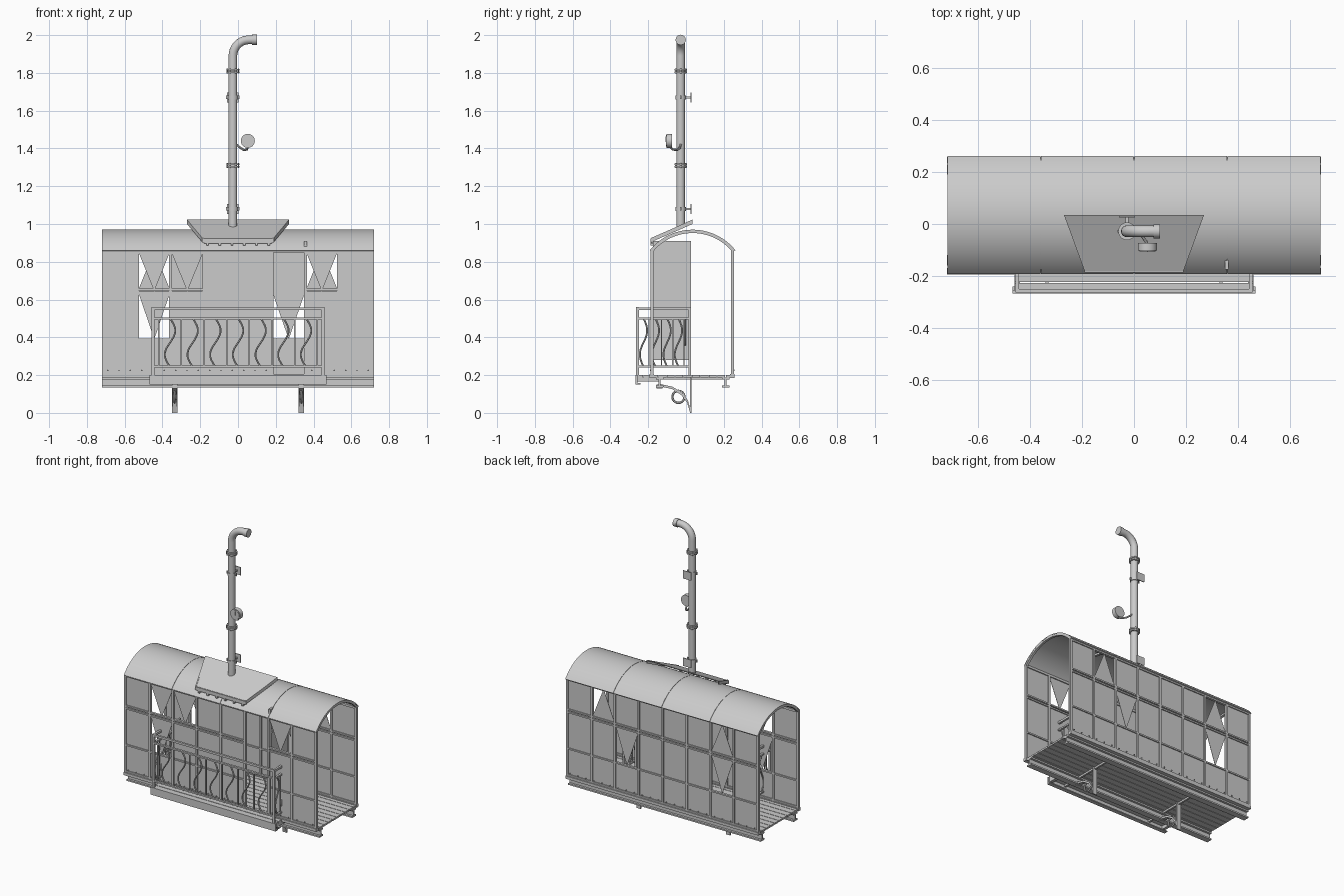
import bpy, bmesh, math
from mathutils import Vector, Matrix

if "Cube" in bpy.data.objects:
    bpy.data.objects.remove(bpy.data.objects["Cube"])

def finish(name, bm, smooth=False):
    bmesh.ops.recalc_face_normals(bm, faces=bm.faces[:])
    me = bpy.data.meshes.new(name)
    bm.to_mesh(me)
    bm.free()
    ob = bpy.data.objects.new(name, me)
    bpy.context.collection.objects.link(ob)
    if smooth:
        bpy.context.view_layer.objects.active = ob
        ob.select_set(True)
        bpy.ops.object.shade_smooth_by_angle(angle=math.radians(40))
        ob.select_set(False)
    return ob

def add_box(bm, x0, x1, y0, y1, z0, z1):
    m = Matrix.Translation(((x0+x1)/2, (y0+y1)/2, (z0+z1)/2)) @ Matrix.Diagonal((x1-x0, y1-y0, z1-z0, 1))
    bmesh.ops.create_cube(bm, size=1, matrix=m)

def boxes(name, items):
    bm = bmesh.new()
    for b in items:
        add_box(bm, *b)
    return finish(name, bm)

def add_prism(bm, pts, vec):
    f = bm.faces.new([bm.verts.new(p) for p in pts])
    r = bmesh.ops.extrude_face_region(bm, geom=[f])
    bmesh.ops.translate(bm, vec=vec, verts=[v for v in r['geom'] if isinstance(v, bmesh.types.BMVert)])

def add_cyl(bm, c, r, depth, axis='Z', seg=24):
    rot = {'Z': Matrix(), 'Y': Matrix.Rotation(math.pi/2, 4, 'X'), 'X': Matrix.Rotation(math.pi/2, 4, 'Y')}[axis]
    bmesh.ops.create_cone(bm, cap_ends=True, segments=seg, radius1=r, radius2=r, depth=depth,
                          matrix=Matrix.Translation(c) @ rot)

def add_tube(bm, pts, r, seg=8, closed=False):
    pts = [Vector(p) for p in pts]
    n = len(pts)
    rings, u = [], None
    for i, p in enumerate(pts):
        t = (pts[(i+1) % n] - pts[i-1]) if closed else (pts[min(i+1, n-1)] - pts[max(i-1, 0)])
        t.normalize()
        u = t.orthogonal() if u is None else u - t*u.dot(t)
        u.normalize()
        w = t.cross(u)
        rings.append([bm.verts.new(p + r*(u*math.cos(a) + w*math.sin(a)))
                      for a in (2*math.pi*k/seg for k in range(seg))])
    for i in range(n if closed else n-1):
        a, b = rings[i], rings[(i+1) % n]
        for k in range(seg):
            bm.faces.new((a[k], a[(k+1) % seg], b[(k+1) % seg], b[k]))
    if not closed:
        bm.faces.new(rings[0])
        bm.faces.new(rings[-1])

XS = [-.712, -.53, -.357, -.18, 0, .18, .357, .53, .712]
ROWS = [(.212, .39), (.39, .645), (.645, .86)]

# Wall frames and panes; some panes are broken down to a triangular shard
def wall(name, y, broken, door=None):
    fr, shards = [], bmesh.new()
    for x in XS:
        fr.append((x-.007, x+.007, y-.008, y+.008, .2, .865))
    for c in range(8):
        x0, x1 = XS[c], XS[c+1]
        fr.append((x0, x1, y-.008, y+.008, .85, .865))
        if c == door:
            continue
        for z in (.212, .39, .636, .654):
            fr.append((x0, x1, y-.008, y+.008, z-.005, z+.005))
        for r, (z0, z1) in enumerate(ROWS):
            if (c, r) in broken:
                za, zb = (z0, z1) if broken[(c, r)] else (z1, z0)
                add_prism(shards, [(x0, y-.001, za), (x1, y-.001, za), ((x0+x1)/2, y-.001, zb)], (0, .002, 0))
            else:
                add_box(shards, x0, x1, y-.001, y+.001, z0, z1)
    boxes(name + "_frame", fr)
    finish(name + "_panes", shards)
    rivets = bmesh.new()
    for i in range(24):
        x = -.69 + i*.06
        if door is None or not .18 < x < .36:
            add_cyl(rivets, (x, y + (.009 if y > 0 else -.009), .225), .004, .005, 'Y', 6)
    finish(name + "_rivets", rivets)

wall("front_wall", -.18, {(1, 2): 0, (1, 1): 0, (2, 2): 0, (6, 2): 0}, door=5)
wall("back_wall", .245, {(1, 2): 1, (1, 1): 0, (6, 2): 1, (5, 1): 0})

# Door standing open into the cabin
d = [(.35, .364, -.175, -.163, .28, .91), (.35, .364, .015, .027, .2, .91), (.356, .358, -.17, .02, .28, .91)]
d += [(.35, .364, -.17, .02, z-.006, z+.006) for z in (.286, .40, .55, .75, .765, .904)]
boxes("open_door", d)
bm = bmesh.new()
add_tube(bm, [(.375, -.005, .36), (.385, -.005, .37), (.385, -.005, .49), (.375, -.005, .5)], .005)
finish("door_handle", bm, True)

# Curved roof and arch ribs
YC, RISE, HW = .035, .11, .2275
def add_arch(bm, x0, x1, drop, thick, half):
    R = (HW*HW + RISE*RISE) / (2*RISE)
    zc = .97 - R
    a = math.asin(half / R)
    angs = [-a + 2*a*i/24 for i in range(25)]
    out = [(x0, YC + (R-drop)*math.sin(t), zc + (R-drop)*math.cos(t)) for t in angs]
    inn = [(x0, YC + (R-drop-thick)*math.sin(t), zc + (R-drop-thick)*math.cos(t)) for t in angs]
    add_prism(bm, out + inn[::-1], (x1-x0, 0, 0))
bm = bmesh.new()
for i in range(4):
    add_arch(bm, -.72 + i*.36 + .001, -.36 + i*.36 - .001, 0, .006, HW)
finish("roof", bm, True)
bm = bmesh.new()
for x in (-.71, -.36, 0, .36, .71):
    add_arch(bm, x-.008, x+.008, .004, .014, .222)
finish("roof_ribs", bm, True)

# Plank floor
boxes("floor_planks", [(-.715, .715, -.19 + i*.0445, -.19 + i*.0445 + .041, .188, .2) for i in range(10)])

# Long I-beams
for n, y in (("front_beam", -.14), ("back_beam", .21)):
    boxes(n, [(-.72, .72, y-.02, y+.02, .178, .188), (-.72, .72, y-.005, y+.005, .14, .18),
              (-.72, .72, y-.02, y+.02, .134, .144)])
boxes("sill_strips", [(-.72, .72, y-.012, y+.012, .186, .205) for y in (-.182, .246)])

# Balcony floor and edge channel
boxes("balcony_floor", [(-.46, .46, -.262, -.228, .188, .2), (-.46, .46, -.224, -.19, .188, .2),
                        (-.468, .468, -.267, -.257, .15, .2), (-.468, .468, -.265, -.24, .15, .157),
                        (-.46, -.44, -.26, -.14, .165, .188), (.44, .46, -.26, -.14, .165, .188)])

# Balcony railing: posts, rails, straight bars
rail = []
for s in (-1, 1):
    x = .45*s
    for y in (-.257, .02):
        rail.append((x-.007, x+.007, y-.007, y+.007, .2, .56))
    for z, h in ((.552, .007), (.5, .005), (.245, .005)):
        rail.append((x-.007, x+.007, -.257, .02, z-h, z+h))
    for y in (-.195, -.13, -.07, -.01):
        rail.append((x-.003, x+.003, y-.003, y+.003, .245, .5))
for z, h in ((.552, .007), (.5, .005), (.245, .005)):
    rail.append((-.457, .457, -.264, -.25, z-h, z+h))
for i in range(8):
    x = -.42 + i*.12
    rail.append((x-.004, x+.004, -.261, -.253, .245, .5))
boxes("balcony_railing", rail)

# S-shaped balusters
bm = bmesh.new()
def s_bar(fn):
    add_tube(bm, [fn(.028*math.sin(2*math.pi*i/14), .245 + .255*i/14) for i in range(15)], .005, 6)
for i in range(7):
    s_bar(lambda o, z: (-.36 + i*.12 - o, -.257, z))
for s in (-1, 1):
    for y in (-.225, -.162, -.1, -.04):
        s_bar(lambda o, z: (.45*s, y - .7*o, z))
finish("curved_balusters", bm, True)

# Support brackets with curved brace and scroll ring
for n, x in (("left_bracket", -.335), ("right_bracket", .335)):
    bm = bmesh.new()
    add_box(bm, x-.015, x+.015, .02, .028, 0, .19)
    add_box(bm, x-.006, x+.006, -.26, .21, .176, .188)
    path = [(.024, .012), (.01, .06), (-.02, .1), (-.07, .132), (-.14, .148)]
    pts = [(y, z+.006) for y, z in path] + [(y-.004, z-.006) for y, z in path[::-1]]
    add_prism(bm, [(x-.012, y, z) for y, z in pts], (.024, 0, 0))
    add_tube(bm, [(x, -.04 + .032*math.cos(a), .085 + .032*math.sin(a))
                  for a in (2*math.pi*k/24 for k in range(24))], .006, 6, True)
    add_box(bm, x-.015, x+.015, -.155, -.125, .13, .15)
    finish(n, bm)

# Sloped trapezoid canopy with rim and small drip tabs
bm = bmesh.new()
add_prism(bm, [(-.27, .035, 1.018), (.27, .035, 1.018), (.19, -.183, .918), (-.19, -.183, .918)], (0, 0, .006))
for s in (-1, 1):
    add_prism(bm, [(.27*s, .035, 1.0), (.262*s, .035, 1.0), (.182*s, -.183, .905), (.19*s, -.183, .905)], (0, 0, .022))
add_box(bm, -.19, .19, -.187, -.18, .902, .922)
for i in range(6):
    add_box(bm, -.168 + i*.065, -.156 + i*.065, -.187, -.168, .885, .905)
add_box(bm, -.18, .18, -.186, -.176, .898, .904)
finish("canopy", bm)

# Chimney pipe with elbow
PX, PY = -.027, -.028
bm = bmesh.new()
bend = [(PX + .085*(1-math.cos(a)), PY, 1.89 + .085*math.sin(a)) for a in (math.pi/2*i/10 for i in range(11))]
add_tube(bm, [(PX, PY, .985), (PX, PY, 1.4)] + bend + [(.095, PY, 1.975)], .023, 20)
add_cyl(bm, (.088, PY, 1.975), .027, .026, 'X')
finish("chimney_pipe", bm, True)
bm = bmesh.new()
for z in (1.31, 1.81):
    for o in (-.006, .006):
        add_cyl(bm, (PX, PY, z+o), .034, .008)
    for k in range(6):
        a = k*math.pi/3
        add_cyl(bm, (PX + .03*math.cos(a), PY + .03*math.sin(a), z), .004, .028, seg=6)
finish("pipe_flanges", bm, True)

# Pipe clamps with mounting plates
bm = bmesh.new()
for z in (1.08, 1.67):
    add_cyl(bm, (PX, PY, z), .027, .02)
    add_box(bm, PX-.006, PX+.006, PY, .03, z-.005, z+.005)
    add_box(bm, PX-.03, PX+.03, .025, .03, z-.027, z+.027)
    add_box(bm, PX-.036, PX+.036, PY-.004, PY+.004, z-.009, z+.009)
finish("pipe_clamps", bm, True)

# Pressure gauge on a bent feed tube
bm = bmesh.new()
add_cyl(bm, (.052, -.088, 1.44), .037, .03, 'Y', 32)
add_cyl(bm, (.052, -.103, 1.44), .031, .006, 'Y', 32)
add_box(bm, .050, .054, -.108, -.105, 1.435, 1.464)
add_tube(bm, [(PX+.02, PY, 1.42), (.01, -.032, 1.405), (.03, -.045, 1.392), (.048, -.07, 1.394), (.052, -.085, 1.41)], .006, 8)
finish("pressure_gauge", bm, True)
